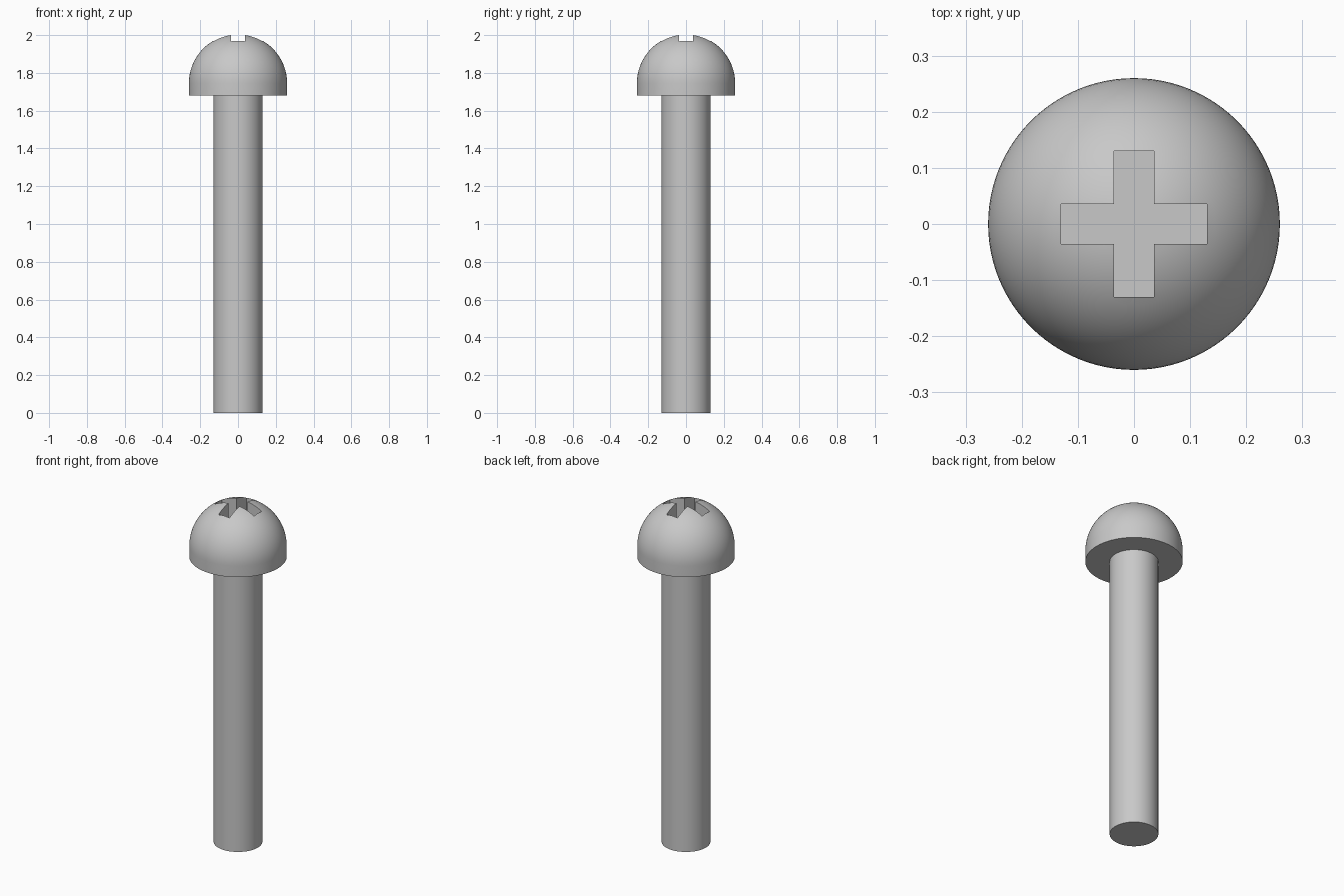
import bpy
import bmesh
from math import sin, cos, pi, radians

if "Cube" in bpy.data.objects:
    bpy.data.objects.remove(bpy.data.objects["Cube"], do_unlink=True)

SEGMENTS = 96
HEAD_R, HEAD_BASE, DOME_Z = 0.26, 1.68, 1.745
SHAFT_R = 0.13
ARM, HALF_W, SLOT_FLOOR = 0.13, 0.036, 1.87

steel = bpy.data.materials.new("grey steel")
steel.use_nodes = True
steel.diffuse_color = (0.58, 0.58, 0.58, 1)
steel.node_tree.nodes["Principled BSDF"].inputs["Base Color"].default_value = (0.58, 0.58, 0.58, 1)


def make_object(name, bm):
    bmesh.ops.recalc_face_normals(bm, faces=bm.faces)
    mesh = bpy.data.meshes.new(name)
    bm.to_mesh(mesh)
    bm.free()
    mesh.materials.append(steel)
    obj = bpy.data.objects.new(name, mesh)
    bpy.context.collection.objects.link(obj)
    return obj


def lathe(name, profile):
    """Revolve (radius, height) points around the z axis."""
    bm = bmesh.new()
    verts = [bm.verts.new((r, 0, z)) for r, z in profile]
    edges = [bm.edges.new(pair) for pair in zip(verts, verts[1:])]
    bmesh.ops.spin(bm, geom=verts + edges, cent=(0, 0, 0), axis=(0, 0, 1),
                   angle=2 * pi, steps=SEGMENTS)
    bmesh.ops.remove_doubles(bm, verts=bm.verts, dist=0.0001)
    return make_object(name, bm)


def select_only(obj):
    bpy.ops.object.select_all(action="DESELECT")
    obj.select_set(True)
    bpy.context.view_layer.objects.active = obj


# Plain round shaft, seated slightly inside the head
shaft = lathe("shaft", [(0, 0), (SHAFT_R, 0), (SHAFT_R, HEAD_BASE + 0.02), (0, HEAD_BASE + 0.02)])

# Domed head with a short straight rim
STEPS = 24
dome = [(HEAD_R * cos(i / STEPS * pi / 2), DOME_Z + HEAD_R * sin(i / STEPS * pi / 2))
        for i in range(STEPS)]
head = lathe("head", [(0, HEAD_BASE), (HEAD_R, HEAD_BASE)] + dome + [(0, DOME_Z + HEAD_R)])

# Cross-shaped cutter: one corner triple turned four times
bm = bmesh.new()
outline = []
for c, s in ((1, 0), (0, 1), (-1, 0), (0, -1)):
    for x, y in ((ARM, -HALF_W), (ARM, HALF_W), (HALF_W, HALF_W)):
        outline.append(bm.verts.new((x * c - y * s, x * s + y * c, SLOT_FLOOR)))
floor = bm.faces.new(outline)
top = bmesh.ops.extrude_face_region(bm, geom=[floor])
bmesh.ops.translate(bm, vec=(0, 0, 0.3),
                    verts=[g for g in top["geom"] if isinstance(g, bmesh.types.BMVert)])
cutter = make_object("slot_cutter", bm)
cutter.hide_render = True

# Cross recess in the head
cut = head.modifiers.new("cross_recess", "BOOLEAN")
cut.operation = "DIFFERENCE"
cut.solver = "EXACT"
cut.object = cutter
select_only(head)
bpy.ops.object.modifier_apply(modifier=cut.name)
bpy.data.objects.remove(cutter, do_unlink=True)

# Smooth round surfaces with crisp edges
for part in (shaft, head):
    select_only(part)
    bpy.ops.object.shade_smooth_by_angle(angle=radians(30))
